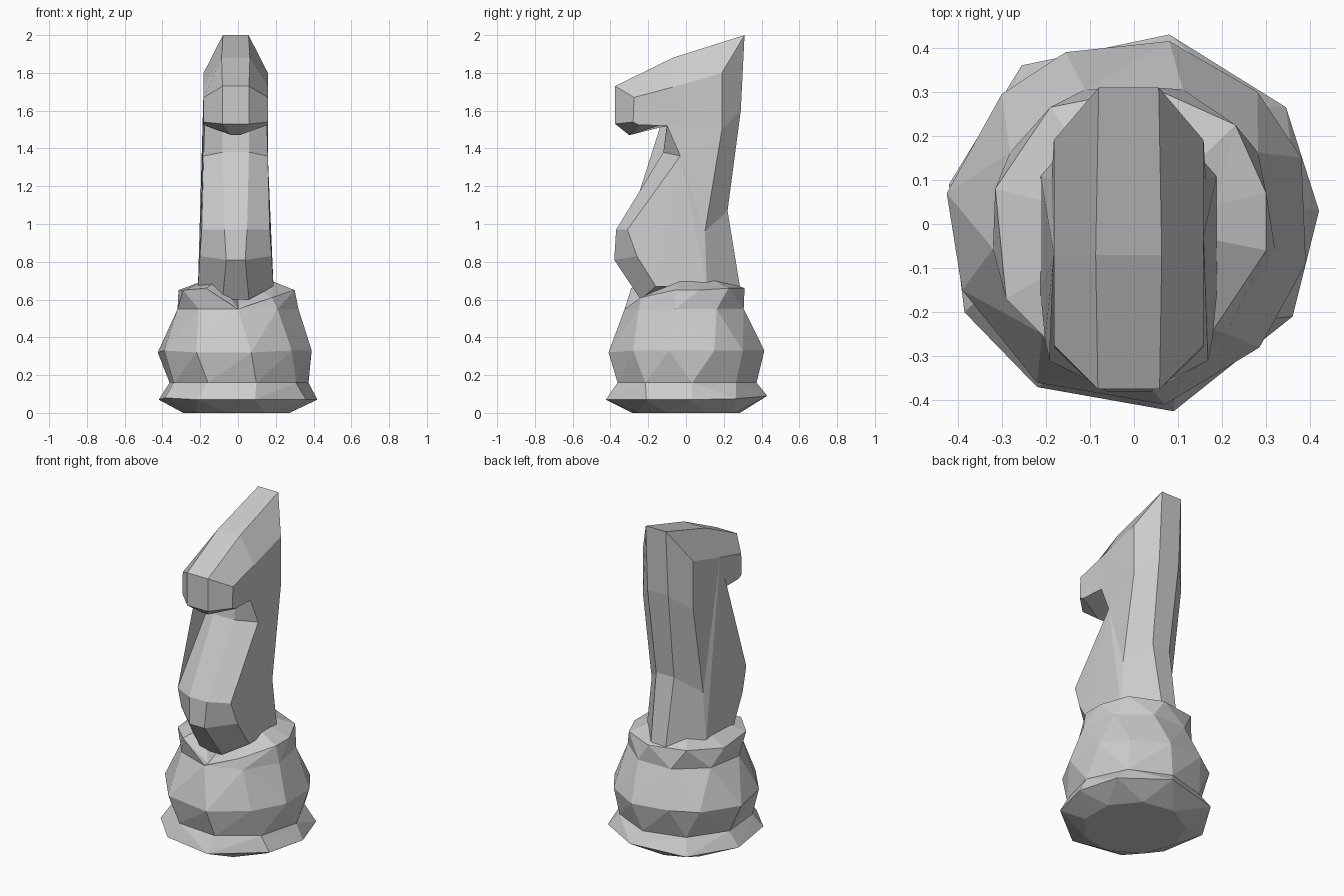
import bpy, bmesh, math

if "Cube" in bpy.data.objects:
    bpy.data.objects.remove(bpy.data.objects["Cube"])


def finish(bm, name):
    bmesh.ops.triangulate(bm, faces=[f for f in bm.faces if len(f.verts) > 4])
    bmesh.ops.recalc_face_normals(bm, faces=bm.faces)
    mesh = bpy.data.meshes.new(name)
    bm.to_mesh(mesh)
    bm.free()
    obj = bpy.data.objects.new(name, mesh)
    bpy.context.collection.objects.link(obj)
    return obj


def angle(p):
    return math.atan2(p[1], p[0]) % math.tau


def circle(n, r, z, start):
    return [(r * math.cos(math.radians(start) + math.tau * i / n),
             r * math.sin(math.radians(start) + math.tau * i / n), z) for i in range(n)]


def zip_rings(bm, a, b):
    """Join two rings of any count with triangles, walking both by angle."""
    def at(ring, i):
        return angle(ring[i % len(ring)].co) + math.tau * (i // len(ring))
    i = j = 0
    while i < len(a) or j < len(b):
        va, vb = a[i % len(a)], b[j % len(b)]
        if j >= len(b) or (i < len(a) and at(a, i + 1) <= at(b, j + 1)):
            bm.faces.new((va, a[(i + 1) % len(a)], vb))
            i += 1
        else:
            bm.faces.new((va, b[(j + 1) % len(b)], vb))
            j += 1


# Faceted pedestal: stacked rings, the collar dips in front of the neck
foot = [(.42, .03, .07), (.345, .265, .075), (.08, .43, .09), (-.255, .36, .07), (-.42, .09, .07),
        (-.385, -.2, .08), (-.22, -.37, .07), (.09, -.425, .07), (.36, -.21, .07)]
belly = [(.39, -.09, .33), (.38, .15, .33), (.28, .3, .33), (.08, .415, .33), (-.155, .39, .34),
         (-.3, .295, .33), (-.425, .07, .32), (-.39, -.15, .33), (-.22, -.36, .32),
         (.07, -.41, .32), (.285, -.28, .33)]
collar = [(.3, .07, .65), (.23, .225, .66), (.04, .31, .66), (-.19, .265, .67), (-.315, .08, .65),
          (-.29, -.17, .65), (-.17, -.29, .66), (0, -.29, .55), (.18, -.24, .61), (.3, -.06, .65)]
rim = [(x * .62, y * .62, z + .045) for x, y, z in collar]
bm = bmesh.new()
rings = []
for pts in (circle(9, .29, .0, 20), foot, circle(9, .375, .16, 5), belly,
            circle(9, .325, .55, 30), collar, rim):
    rings.append([bm.verts.new(p) for p in sorted(pts, key=angle)])
for lower, upper in zip(rings, rings[1:]):
    zip_rings(bm, lower, upper)
bm.faces.new(rings[0])
bm.faces.new(rings[-1])
finish(bm, "pedestal")

# Horse neck and head: (ridge y, z, half width), (flank y, z, half width)
profile = [
    ((-.24, .60, .07), (-.16, .67, .20)),
    ((-.38, .81, .05), (-.26, .83, .19)),
    ((-.37, .97, .06), (-.31, .97, .18)),
    ((-.12, 1.38, .07), (-.03, 1.36, .17)),
    ((-.10, 1.535, .07), (-.10, 1.52, .165)),
    ((-.30, 1.47, .02), (-.25, 1.525, .17)),
    ((-.375, 1.53, .07), (-.28, 1.54, .17)),
    ((-.375, 1.73, .07), (-.275, 1.67, .17)),
    ((-.07, 1.88, .075), (-.07, 1.725, .17)),
    ((.31, 2.0, .068), (.19, 1.80, .17)),
    ((.29, 1.6, .07), (.19, 1.5, .17)),
    ((.22, 1.07, .06), (.10, .96, .175)),
    ((.29, .64, .05), (.11, .67, .20)),
]
bm = bmesh.new()
loops = []
for side, part in ((-1, 1), (-1, 0), (1, 0), (1, 1)):
    loops.append([bm.verts.new((side * p[part][2] - .012, p[part][0], p[part][1])) for p in profile])
n = len(profile)
for a, b in zip(loops, loops[1:]):
    for i in range(n):
        k = (i + 1) % n
        bm.faces.new((a[i], a[k], b[k], b[i]))
bm.faces.new(loops[0])
bm.faces.new(loops[-1])
finish(bm, "horse_head")
